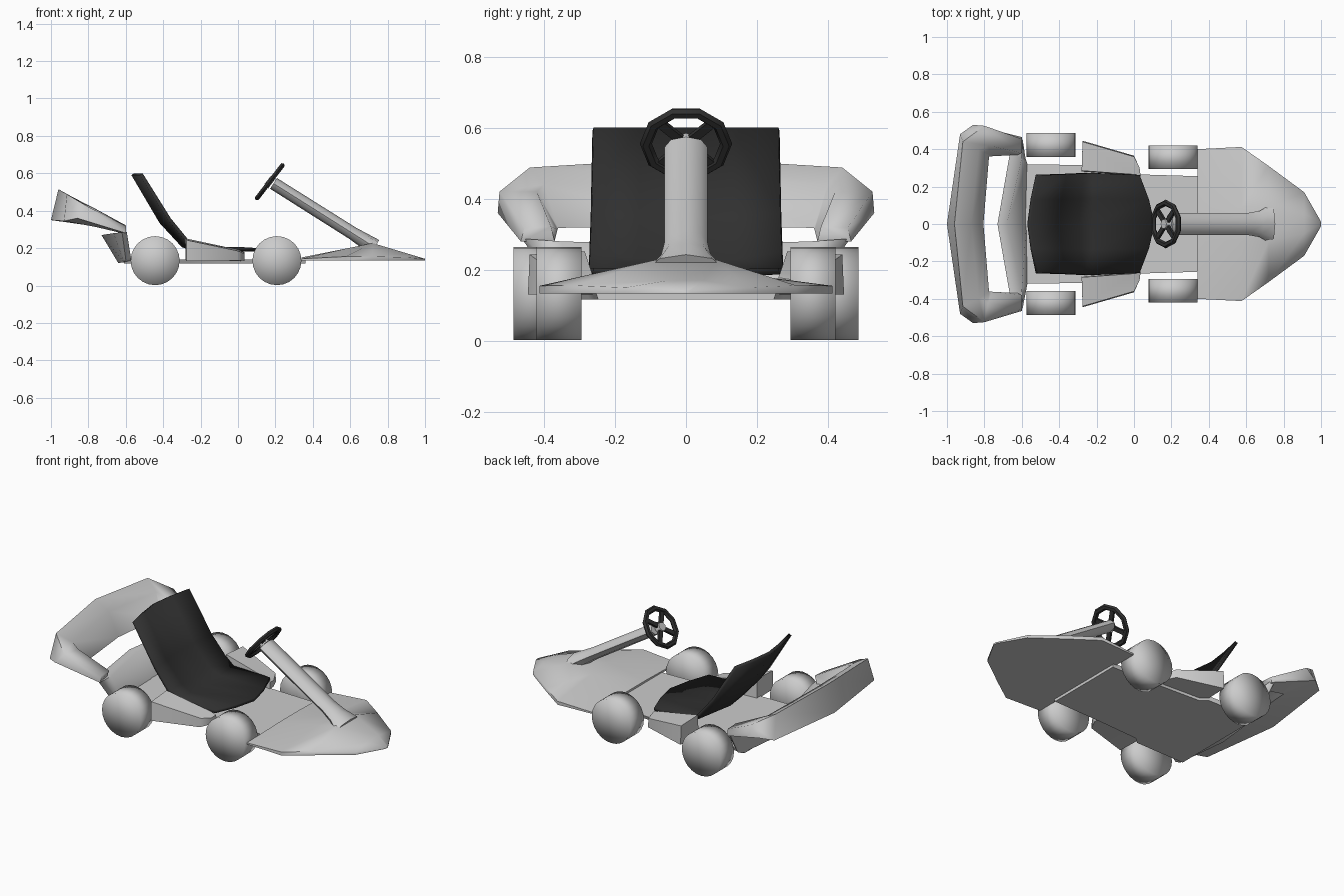
import bpy, bmesh, math
from mathutils import Vector, Matrix

if "Cube" in bpy.data.objects:
    bpy.data.objects.remove(bpy.data.objects["Cube"])


def material(name, c):
    m = bpy.data.materials.new(name)
    m.diffuse_color = (c, c, c, 1)
    m.use_nodes = True
    m.node_tree.nodes["Principled BSDF"].inputs["Base Color"].default_value = m.diffuse_color
    return m


GREY = material("light grey", 0.6)
BLACK = material("black", 0.03)


def finish(name, bm, mat, angle=60):
    bmesh.ops.recalc_face_normals(bm, faces=bm.faces[:])
    me = bpy.data.meshes.new(name)
    bm.to_mesh(me)
    bm.free()
    me.materials.append(mat)
    ob = bpy.data.objects.new(name, me)
    bpy.context.collection.objects.link(ob)
    bpy.ops.object.select_all(action='DESELECT')
    ob.select_set(True)
    bpy.context.view_layer.objects.active = ob
    bpy.ops.object.shade_smooth_by_angle(angle=math.radians(angle))
    return ob


def loft(name, rings, mat, angle=60):
    """Skin closed rings of equal length and cap both ends."""
    bm = bmesh.new()
    vs = [[bm.verts.new(p) for p in r] for r in rings]
    n = len(vs[0])
    for a, b in zip(vs, vs[1:]):
        for i in range(n):
            j = (i + 1) % n
            bm.faces.new((a[i], a[j], b[j], b[i]))
    bm.faces.new(vs[0])
    bm.faces.new(vs[-1])
    return finish(name, bm, mat, angle)


def flip(ring):
    return [(x, -y, z) for x, y, z in ring]


def symmetric(half):
    """half[0] lies on y = 0; mirror the other rings to the -y side."""
    return [flip(r) for r in half[:0:-1]] + half


# Floor pan
plan = [(-0.61, 0.32), (-0.28, 0.315), (-0.24, 0.28), (0.03, 0.265), (0.36, 0.255)]
loft("floor_pan", [[(x, -w, 0.138), (x, w, 0.138), (x, w * 0.97, 0.117), (x, -w * 0.97, 0.117)]
                   for x, w in plan], GREY, 40)

# Nose fairing: x, rim half width, rim z, hump half width, hump z
sections = [(0.34, 0.40, 0.143, 0.09, 0.15), (0.575, 0.412, 0.155, 0.09, 0.197),
            (0.72, 0.31, 0.156, 0.09, 0.227), (0.91, 0.17, 0.15, 0.05, 0.17),
            (1.0, 0.012, 0.142, 0.006, 0.143)]
loft("nose_fairing", [[(x, -w, zr), (x, -h, zt), (x, h, zt), (x, w, zr), (x, w, 0.134), (x, -w, 0.134)]
                      for x, w, zr, h, zt in sections], GREY, 70)

# Upper rear bumper, a tapering hoop
loft("rear_bumper", symmetric([
    [(-1.0, 0, 0.35), (-0.96, 0, 0.515), (-0.87, 0, 0.465), (-0.805, 0, 0.325)],
    [(-0.93, 0.48, 0.345), (-0.915, 0.44, 0.488), (-0.83, 0.40, 0.44), (-0.775, 0.36, 0.318)],
    [(-0.86, 0.53, 0.36), (-0.80, 0.525, 0.42), (-0.78, 0.42, 0.42), (-0.76, 0.362, 0.313)],
    [(-0.60, 0.465, 0.28), (-0.60, 0.455, 0.318), (-0.60, 0.38, 0.322), (-0.62, 0.37, 0.28)],
]), GREY, 80)

# Lower rear bar, sloping up from the floor
loft("lower_rear_bar", symmetric([
    [(-0.64, 0, 0.12), (-0.73, 0, 0.27), (-0.68, 0, 0.27), (-0.575, 0, 0.13)],
    [(-0.61, 0.33, 0.125), (-0.665, 0.37, 0.28), (-0.60, 0.35, 0.28), (-0.57, 0.32, 0.135)],
    [(-0.60, 0.36, 0.14), (-0.62, 0.46, 0.285), (-0.595, 0.45, 0.287), (-0.58, 0.35, 0.15)],
]), GREY, 70)

# Side pods
pod = [[(-0.28, 0.28, 0.13), (-0.275, 0.445, 0.13), (-0.275, 0.44, 0.243), (-0.28, 0.285, 0.252)],
       [(0.0, 0.26, 0.13), (0.0, 0.365, 0.133), (0.0, 0.36, 0.185), (0.0, 0.265, 0.192)],
       [(0.035, 0.255, 0.135), (0.03, 0.30, 0.135), (0.03, 0.30, 0.172), (0.035, 0.26, 0.178)]]
loft("side_pod_left", pod, GREY, 50)
loft("side_pod_right", [flip(r) for r in pod], GREY, 50)

# Wheels
for label, x, y, r in (("rear", -0.443, 0.4225, 0.131), ("front", 0.208, 0.357, 0.131)):
    for side, s in (("left", 1), ("right", -1)):
        bm = bmesh.new()
        mat = Matrix.Translation((x, s * y, r + 0.002)) @ Matrix.Rotation(math.pi / 2, 4, 'X')
        bmesh.ops.create_cone(bm, cap_ends=True, cap_tris=True, segments=24,
                              radius1=r, radius2=r, depth=0.127, matrix=mat)
        finish(f"{label}_wheel_{side}", bm, GREY, 180)

# Seat: a thin curved shell; rows of (edge x, edge z, centre x, centre z, half width)
rows = [(-0.51, 0.60, -0.555, 0.60, 0.26), (-0.36, 0.36, -0.405, 0.345, 0.265),
        (-0.27, 0.25, -0.29, 0.22, 0.27), (-0.22, 0.205, -0.22, 0.195, 0.272),
        (0.03, 0.205, 0.11, 0.20, 0.262)]
bm = bmesh.new()
grid = []
for ex, ez, cx, cz, w in rows:
    line = []
    for t in (-1, -0.5, 0, 0.5, 1):
        k = abs(t) ** 1.4
        line.append(bm.verts.new((cx + (ex - cx) * k, t * w, cz + (ez - cz) * k)))
    grid.append(line)
for a, b in zip(grid, grid[1:]):
    for i in range(4):
        bm.faces.new((a[i], a[i + 1], b[i + 1], b[i]))
seat = finish("seat", bm, BLACK)
if seat.data.polygons[0].normal.x < 0:
    seat.data.flip_normals()
shell = seat.modifiers.new("thickness", 'SOLIDIFY')
shell.thickness = 0.018
shell.offset = -1

# Steering column, flaring into the nose
d, n = Vector((0.846, 0, -0.533)), Vector((0.533, 0, 0.846))
top = Vector((0.19, 0, 0.546))
rings = []
for t, hw, hh in ((0, 0.06, 0.034), (0.5, 0.06, 0.035), (0.57, 0.07, 0.04), (0.64, 0.105, 0.045)):
    rings.append([top + d * t + n * hh * math.cos(a) + Vector((0, hw * math.sin(a), 0))
                  for a in (k * math.tau / 8 for k in range(8))])
loft("steering_column", rings, GREY, 70)

# Steering wheel: low-poly rim, four spokes and a hub
frame = Matrix.Translation((0.17, 0, 0.555)) @ Vector((-0.79, 0, 0.61)).to_track_quat('Z', 'Y').to_matrix().to_4x4()
bm = bmesh.new()
SEG, SIDES = 10, 6
ring = []
for i in range(SEG):
    a = i * math.tau / SEG
    ring.append([bm.verts.new(((0.113 + 0.017 * math.cos(b)) * math.cos(a),
                               (0.113 + 0.017 * math.cos(b)) * math.sin(a), 0.014 * math.sin(b)))
                 for b in (k * math.tau / SIDES for k in range(SIDES))])
for i in range(SEG):
    p, q = ring[i], ring[(i + 1) % SEG]
    for k in range(SIDES):
        m = (k + 1) % SIDES
        bm.faces.new((p[k], p[m], q[m], q[k]))
for i in range(4):
    spin = Matrix.Rotation(math.pi / 4 + i * math.pi / 2, 4, 'Z')
    bmesh.ops.create_cube(bm, size=1, matrix=spin @ Matrix.Translation((0.066, 0, 0))
                          @ Matrix.Diagonal((0.085, 0.026, 0.014, 1)))
bm.transform(frame)
finish("steering_wheel", bm, BLACK, 50)

bm = bmesh.new()
bmesh.ops.create_cone(bm, cap_ends=True, segments=8, radius1=0.033, radius2=0.026, depth=0.03, matrix=frame)
finish("steering_hub", bm, GREY, 50)
